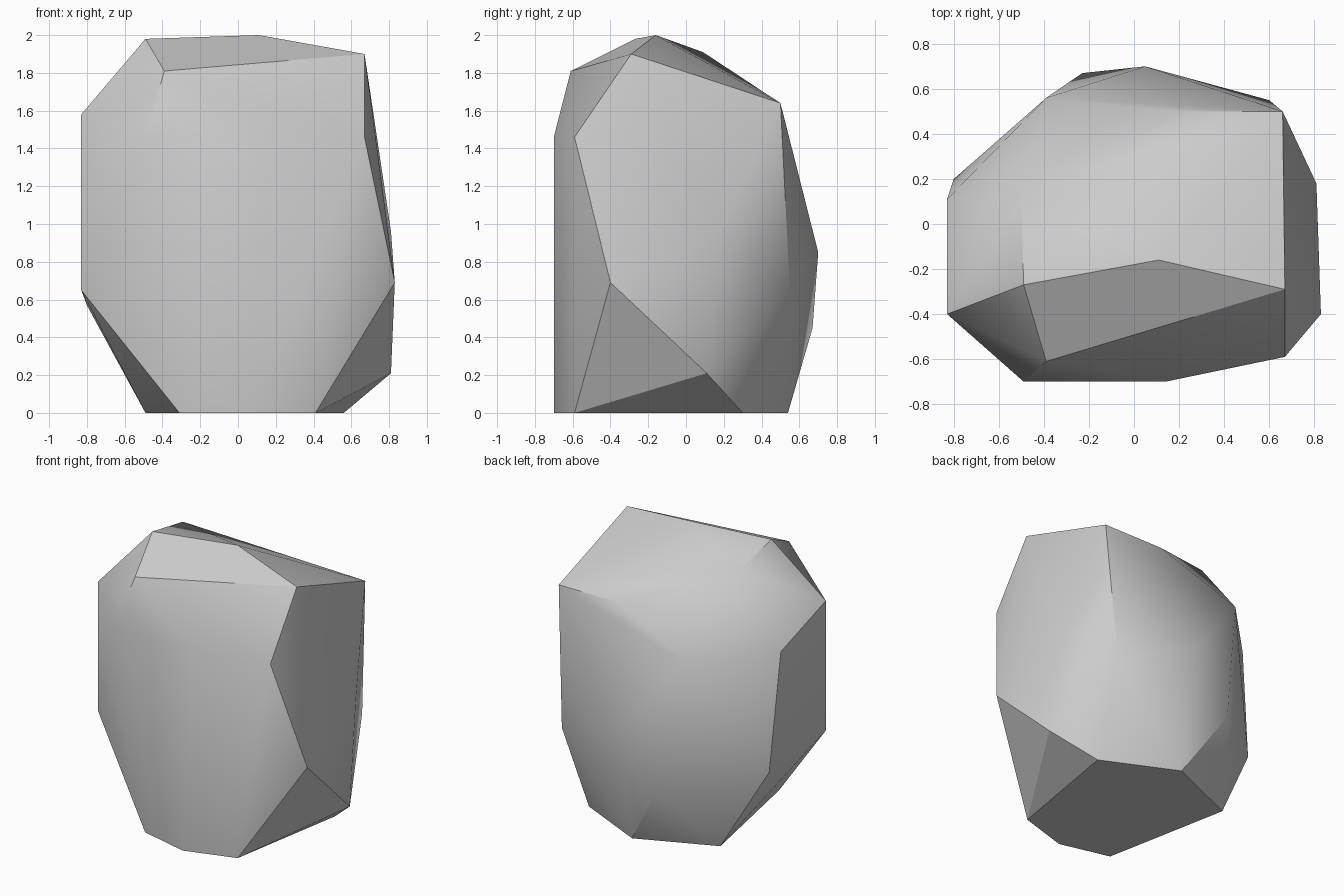
import bpy
import bmesh
import math

cube = bpy.data.objects.get("Cube")
if cube:
    bpy.data.objects.remove(cube, do_unlink=True)

# Corner points of the boulder, in rings from the ground up
base = [(-0.31, -0.61, 0), (0.05, -0.70, 0), (0.41, -0.59, 0),
        (0.56, 0.30, 0), (0.05, 0.54, 0), (-0.49, 0.31, 0)]
lower = [(-0.83, -0.40, 0.65), (0.83, -0.40, 0.69), (0.81, 0.11, 0.21),
         (0.60, 0.55, 0.65), (-0.23, 0.67, 0.45), (-0.80, 0.20, 0.57)]
middle = [(0.81, 0.18, 0.96), (0.05, 0.70, 0.85), (-0.39, 0.56, 1.385),
          (-0.83, 0.11, 1.41), (-0.83, -0.40, 1.58)]
upper = [(-0.49, -0.70, 1.46), (0.14, -0.70, 1.46), (0.67, -0.59, 1.46),
         (0.66, 0.50, 1.64), (0.19, 0.50, 1.64)]
crown = [(-0.39, -0.61, 1.81), (-0.49, -0.27, 1.98), (0.11, -0.16, 2.0),
         (0.67, -0.29, 1.90), (-0.50, 0.09, 1.91)]

# Wrap the corners in a convex hull
bm = bmesh.new()
for point in base + lower + middle + upper + crown:
    bm.verts.new(point)
bmesh.ops.convex_hull(bm, input=bm.verts[:])
loose = [v for v in bm.verts if not v.link_faces]
bmesh.ops.delete(bm, geom=loose, context='VERTS')

# Merge the flat underside and other flat facets
bmesh.ops.dissolve_limit(bm, angle_limit=math.radians(1),
                         verts=bm.verts[:], edges=bm.edges[:])
bmesh.ops.recalc_face_normals(bm, faces=bm.faces[:])
mesh = bpy.data.meshes.new("boulder")
bm.to_mesh(mesh)
bm.free()

boulder = bpy.data.objects.new("boulder", mesh)
bpy.context.collection.objects.link(boulder)

# Plain grey stone
stone = bpy.data.materials.new("grey_stone")
stone.use_nodes = True
colour = (0.6, 0.6, 0.6, 1.0)
stone.diffuse_color = colour
bsdf = next(n for n in stone.node_tree.nodes if n.type == 'BSDF_PRINCIPLED')
bsdf.inputs["Base Color"].default_value = colour
bsdf.inputs["Roughness"].default_value = 0.9
mesh.materials.append(stone)

# Soft shading across gentle edges, crisp across steep ones
bpy.ops.object.select_all(action='DESELECT')
boulder.select_set(True)
bpy.context.view_layer.objects.active = boulder
bpy.ops.object.shade_smooth_by_angle(angle=math.radians(30))
